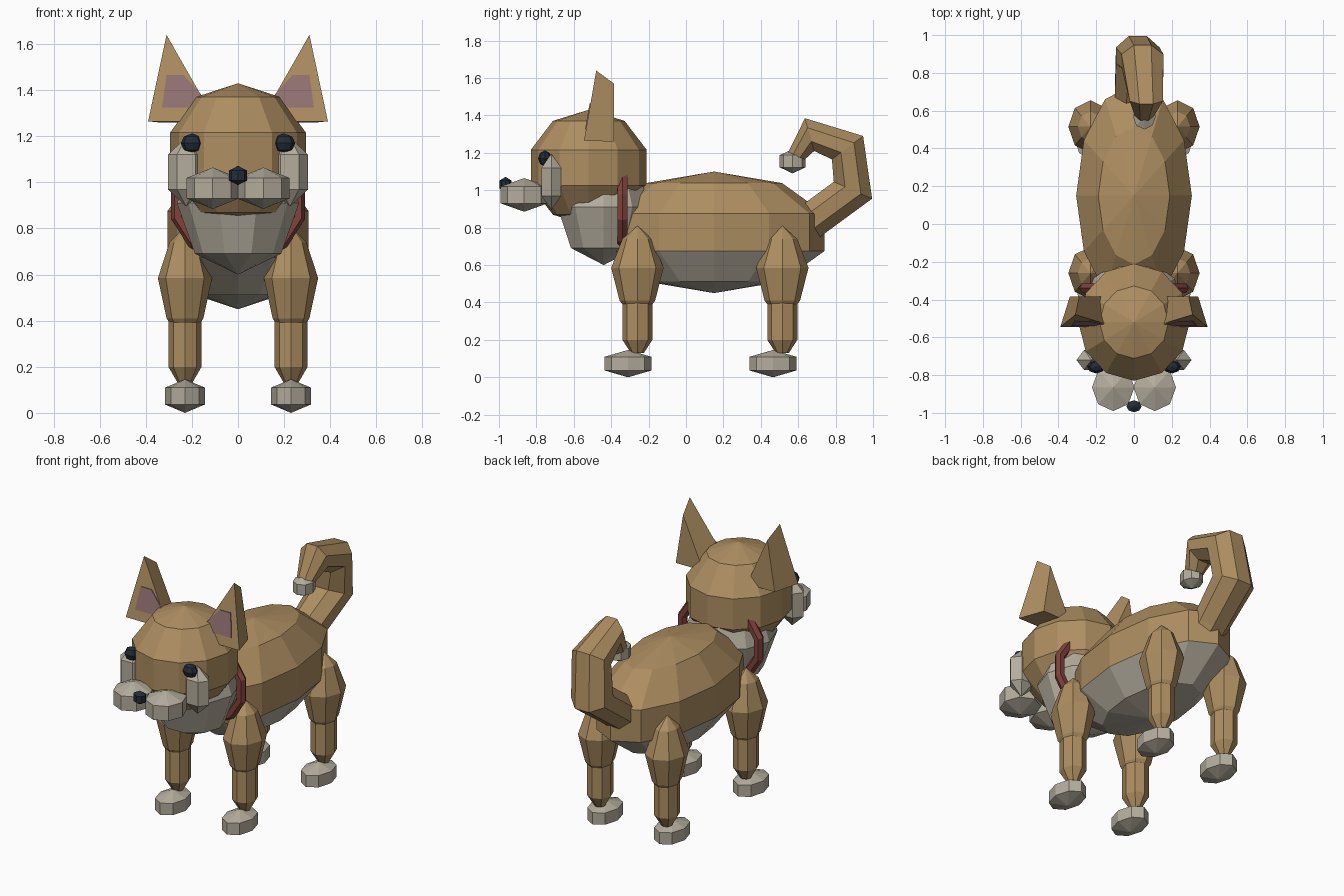
import bpy, bmesh, math
from mathutils import Vector

if "Cube" in bpy.data.objects:
    bpy.data.objects.remove(bpy.data.objects["Cube"])


def material(name, rgb):
    m = bpy.data.materials.new(name)
    m.diffuse_color = (*rgb, 1)
    m.use_nodes = True
    m.node_tree.nodes["Principled BSDF"].inputs["Base Color"].default_value = m.diffuse_color
    return m


TAN = material("tan fur", (0.42, 0.27, 0.12))
CREAM = material("cream fur", (0.46, 0.42, 0.34))
PINK = material("ear pink", (0.30, 0.17, 0.17))
RED = material("collar red", (0.22, 0.055, 0.045))
DARK = material("dark eye", (0.017, 0.026, 0.04))


def build(name, verts, faces, *mats):
    me = bpy.data.meshes.new(name)
    me.from_pydata([tuple(v) for v in verts], [], faces)
    bm = bmesh.new()
    bm.from_mesh(me)
    bmesh.ops.remove_doubles(bm, verts=bm.verts, dist=1e-5)
    bmesh.ops.recalc_face_normals(bm, faces=bm.faces)
    bm.to_mesh(me)
    bm.free()
    for m in mats:
        me.materials.append(m)
    ob = bpy.data.objects.new(name, me)
    bpy.context.collection.objects.link(ob)
    return ob


def skin(rings, closed=False):
    """Join equal-length rings of points into quads, capping open ends."""
    n, k = len(rings[0]), len(rings)
    verts = [p for r in rings for p in r]
    faces = [(i * n + j, i * n + (j + 1) % n,
              (i + 1) % k * n + (j + 1) % n, (i + 1) % k * n + j)
             for i in range(k if closed else k - 1) for j in range(n)]
    if not closed:
        faces += [tuple(range(n)), tuple(range((k - 1) * n, k * n))]
    return verts, faces


def lathe(name, centre, profile, n, sx, sy, *mats):
    """Low-poly turned shape; profile is (radius, height), 0 radius = point."""
    cx, cy, cz = centre
    verts, rows = [], []
    for r, z in profile:
        m = 1 if r == 0 else n
        rows.append([len(verts) + j % m for j in range(n)])
        for j in range(m):
            a = math.tau * j / n
            verts.append((cx + sx * r * math.cos(a), cy + sy * r * math.sin(a), cz + z))
    faces = []
    for a, b in zip(rows, rows[1:]):
        for j in range(n):
            f = (a[j], a[(j + 1) % n], b[(j + 1) % n], b[j])
            faces.append(tuple(dict.fromkeys(f)))
    for row in (rows[0], rows[-1]):
        if row[0] != row[1]:
            faces.append(tuple(row))
    return build(name, verts, faces, *mats)


def ball(name, centre, radii, rings, n, *mats):
    rx, ry, rz = radii
    prof = [(0, rz)]
    prof += [(math.sin(math.pi * i / rings), rz * math.cos(math.pi * i / rings))
             for i in range(1, rings)]
    prof.append((0, -rz))
    return lathe(name, centre, prof, n, rx, ry, *mats)


# Body with a cream belly below the lower side ring
body = ball("body", (0, 0.15, 0.775), (0.322, 0.62, 0.325), 5, 12, TAN, CREAM)
for p in body.data.polygons:
    p.material_index = 1 if p.center.z < 0.67 else 0

# Head and chest
ball("head", (0, -0.52, 1.12), (0.31, 0.326, 0.31), 5, 12, TAN)
ball("chest", (0, -0.44, 0.91), (0.265, 0.26, 0.31), 4, 10, CREAM)
ball("nose", (0, -0.965, 1.03), (0.046, 0.037, 0.042), 3, 8, DARK)

# Collar ring around the neck
rings = []
for i in range(12):
    a = math.tau * (i + 0.5) / 12
    ring = []
    for j in range(6):
        b = math.tau * j / 6
        d = 0.03 * math.cos(b)
        ring.append((math.cos(a) * (0.27 + d), -0.34 + 0.03 * math.sin(b),
                     0.91 + math.sin(a) * (0.24 + d)))
    rings.append(ring)
build("collar", *skin(rings, closed=True), RED)

# Paired parts
for s, side in ((-1, "left"), (1, "right")):
    ball(side + "_muzzle", (s * 0.11, -0.865, 0.975), (0.13, 0.145, 0.09), 3, 8, CREAM)
    ball(side + "_cheek", (s * 0.225, -0.72, 1.045), (0.092, 0.07, 0.15), 3, 6, CREAM)
    ball(side + "_eye", (s * 0.2, -0.755, 1.17), (0.048, 0.036, 0.042), 4, 8, DARK)

    # Ear: wedge with a large front triangle and smaller back triangle
    front = [(s * 0.39, -0.545, 1.265), (s * 0.31, -0.48, 1.64), (s * 0.096, -0.545, 1.265)]
    back = [(s * 0.34, -0.385, 1.26), (s * 0.29, -0.385, 1.57), (s * 0.15, -0.385, 1.26)]
    build(side + "_ear", *skin([front, back]), TAN)

    # Inner ear plate lying on the sloping front of the ear
    shape = [(0.33, 1.325), (0.31, 1.465), (0.235, 1.465), (0.155, 1.375), (0.185, 1.325)]
    plate = [[(s * x, -0.545 + 0.173 * (z - 1.265) + o, z) for x, z in shape]
             for o in (-0.005, 0.003)]
    build(side + "_inner_ear", *skin(plate), PINK)

    # Legs and paws
    for y, end in ((-0.26, "front"), (0.515, "rear")):
        name = end + "_" + side
        upper = [(0, 0.81), (0.08, 0.74), (0.14, 0.585), (0.095, 0.41), (0.08, 0.39)]
        lathe(name + "_upper_leg", (s * 0.23, y, 0), upper, 8, 0.84, 1, TAN)
        lower = [(0.075, 0.42), (0.08, 0.39), (0.08, 0.20), (0.035, 0.13)]
        lathe(name + "_lower_leg", (s * 0.23, y, 0), lower, 8, 0.9, 1, TAN)
        ball(name + "_paw", (s * 0.23, y - 0.05, 0.073), (0.1, 0.145, 0.073), 3, 8, CREAM)

# Curled tail: (outer y, z), (inner y, z), centre x, half width
stations = [((0.60, 0.66), (0.47, 0.80), 0.0, 0.11),
            ((0.743, 0.77), (0.62, 0.92), 0.0, 0.11),
            ((0.995, 0.955), (0.79, 1.045), 0.02, 0.125),
            ((0.947, 1.29), (0.78, 1.165), 0.045, 0.12),
            ((0.636, 1.385), (0.685, 1.21), 0.065, 0.095),
            ((0.545, 1.20), (0.636, 1.165), 0.055, 0.055)]
rings = []
for out, inn, x, w in stations:
    o, i = Vector((x, *out)), Vector((x, *inn))
    mid, arm = (o + i) / 2, (o - i) / 2
    rings.append([mid + arm * (math.cos(a) / math.cos(math.pi / 8))
                  + Vector((w * math.sin(a), 0, 0))
                  for a in (math.tau * (j + 0.5) / 8 for j in range(8))])
build("tail", *skin(rings), TAN)
ball("tail_tip", (0.055, 0.57, 1.155), (0.07, 0.08, 0.065), 3, 8, CREAM)
